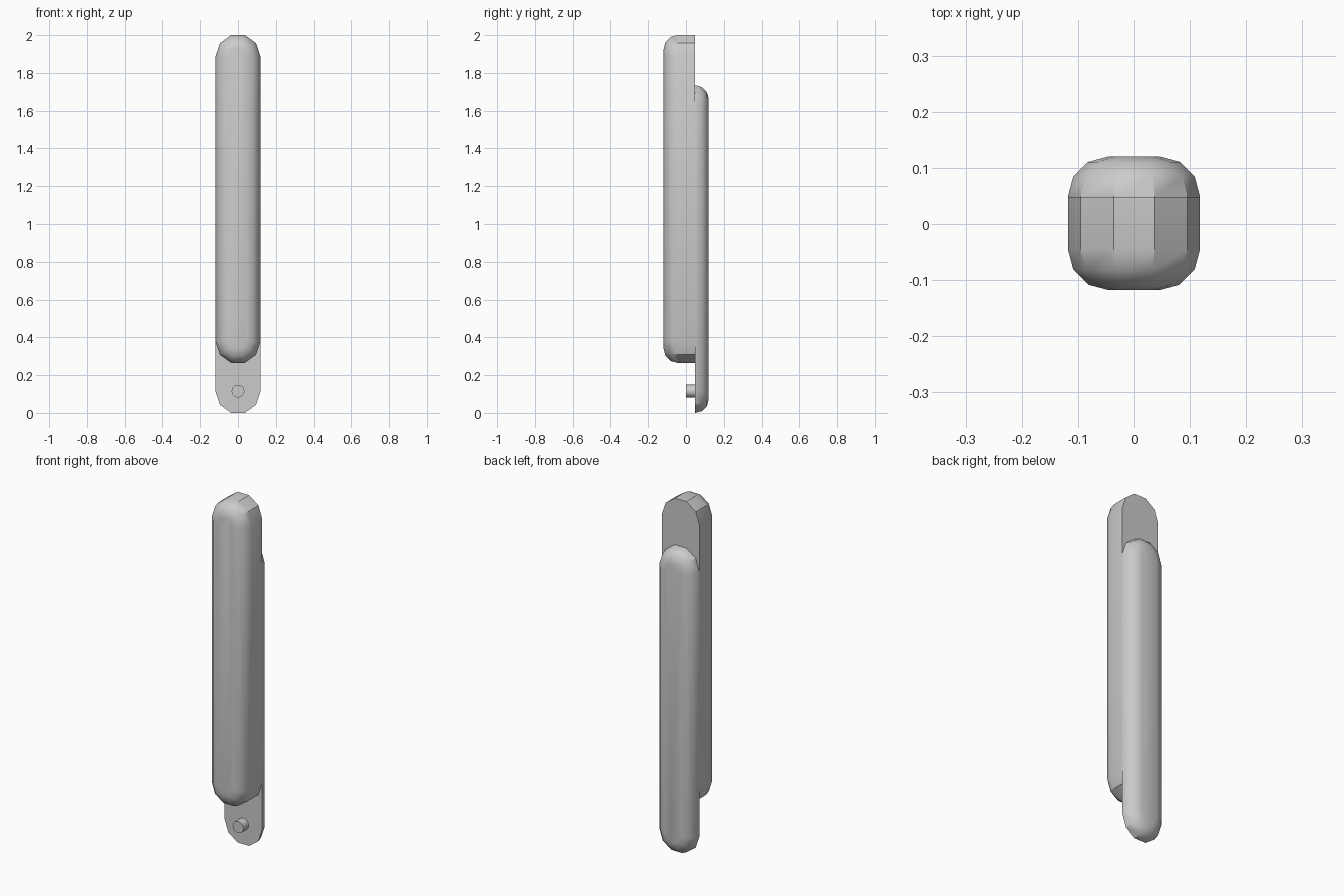
import bpy, bmesh, math

if "Cube" in bpy.data.objects:
    bpy.data.objects.remove(bpy.data.objects["Cube"], do_unlink=True)

RADIUS = 0.118            # half width of a bar
RISE = RADIUS * math.sin(math.radians(72))
SPLIT = 0.048             # plane where the two bars meet
BEVEL = 0.073

metal = bpy.data.materials.new("grey_metal")
metal.use_nodes = True
colour = (0.6, 0.6, 0.6, 1)
metal.diffuse_color = colour
metal.node_tree.nodes["Principled BSDF"].inputs["Base Color"].default_value = colour


def finish(bm, name):
    bmesh.ops.recalc_face_normals(bm, faces=bm.faces[:])
    mesh = bpy.data.meshes.new(name)
    bm.to_mesh(mesh)
    bm.free()
    mesh.materials.append(metal)
    obj = bpy.data.objects.new(name, mesh)
    bpy.context.collection.objects.link(obj)
    return obj


def bar(name, bottom, top, outer_y):
    """Long bar with five-sided round ends, rounded on its outer face."""
    bm = bmesh.new()
    verts = []
    for centre, start in ((top - RISE, 0), (bottom + RISE, 180)):
        for i in range(6):
            a = math.radians(start + 36 * i)
            verts.append(bm.verts.new((RADIUS * math.cos(a), SPLIT, centre + RADIUS * math.sin(a))))
    face = bm.faces.new(verts)
    out = bmesh.ops.extrude_face_region(bm, geom=[face], use_keep_orig=True)
    moved = [g for g in out["geom"] if isinstance(g, bmesh.types.BMVert)]
    for v in moved:
        v.co.y = outer_y
    bmesh.ops.recalc_face_normals(bm, faces=bm.faces[:])
    rim = [e for e in bm.edges if all(v in moved for v in e.verts)]
    offset = min(BEVEL, abs(outer_y - SPLIT) - 0.001)
    bmesh.ops.bevel(bm, geom=rim, offset=offset, segments=3, profile=0.5,
                    affect='EDGES', clamp_overlap=False)
    return finish(bm, name)


def peg(name, z, y0, y1, radius):
    """Short round rod along y."""
    bm = bmesh.new()
    bmesh.ops.create_cone(bm, cap_ends=True, segments=12, radius1=radius, radius2=radius, depth=y1 - y0)
    for v in bm.verts:
        x, y, d = v.co
        v.co = (x, (y0 + y1) / 2 + d, z + y)
    return finish(bm, name)


front = bar("front_bar", 0.265, 2.0, -0.118)
back = bar("back_bar", 0.0, 1.735, 0.12)
pin = peg("hinge_pin", 0.115, 0.0, SPLIT + 0.005, 0.034)

# Pin socket in the upper end of the front bar
cutter = peg("socket_cutter", 1.885, -0.002, SPLIT + 0.05, 0.034)
cutter.hide_render = True
cut = front.modifiers.new("socket", 'BOOLEAN')
cut.operation = 'DIFFERENCE'
cut.solver = 'EXACT'
cut.object = cutter
bpy.context.view_layer.objects.active = front
bpy.ops.object.modifier_apply(modifier=cut.name)
bpy.data.objects.remove(cutter, do_unlink=True)

# Soft rounding, crisp ends
bpy.ops.object.select_all(action='DESELECT')
for obj in (front, back, pin):
    obj.select_set(True)
bpy.ops.object.shade_smooth_by_angle(angle=math.radians(33))
